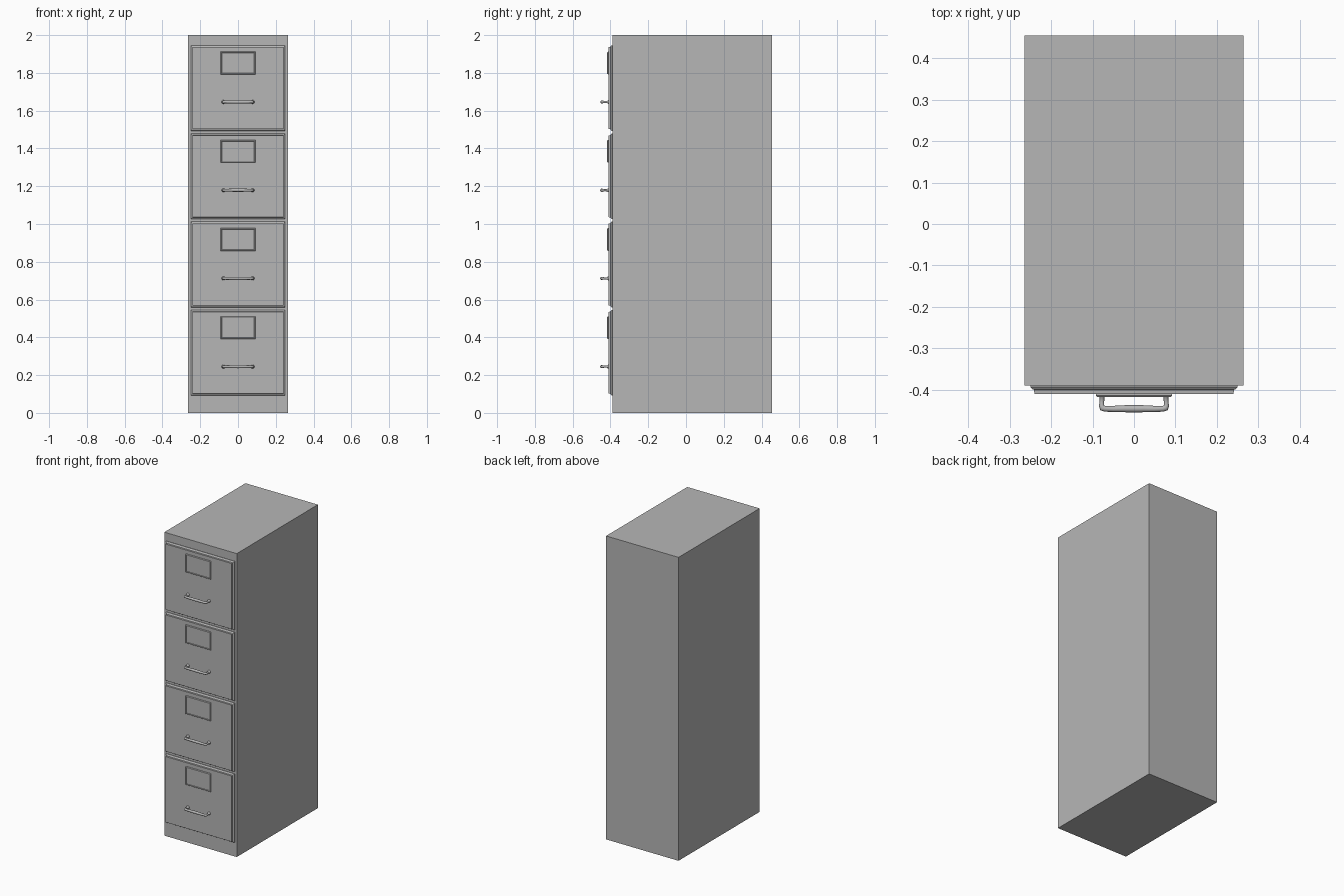
import bpy, bmesh
from mathutils import Vector

if "Cube" in bpy.data.objects:
    bpy.data.objects.remove(bpy.data.objects["Cube"])

# Dark grey painted metal
metal = bpy.data.materials.new("dark_grey_metal")
metal.diffuse_color = (0.47, 0.47, 0.47, 1)
metal.use_nodes = True
metal.node_tree.nodes["Principled BSDF"].inputs["Base Color"].default_value = metal.diffuse_color


def rect_loft(name, half_w, half_h, z, steps):
    """Stack of rectangles facing -y; each step is (inset, y)."""
    bm = bmesh.new()
    rings = []
    for inset, y in steps:
        w, h = half_w - inset, half_h - inset
        rings.append([bm.verts.new((sx * w, y, z + sz * h))
                      for sx, sz in ((-1, -1), (1, -1), (1, 1), (-1, 1))])
    for a, b in zip(rings, rings[1:]):
        for i in range(4):
            j = (i + 1) % 4
            bm.faces.new((a[i], a[j], b[j], b[i]))
    bm.faces.new(rings[0][::-1])
    bm.faces.new(rings[-1])
    bmesh.ops.recalc_face_normals(bm, faces=bm.faces)
    mesh = bpy.data.meshes.new(name)
    bm.to_mesh(mesh)
    bm.free()
    mesh.materials.append(metal)
    obj = bpy.data.objects.new(name, mesh)
    bpy.context.collection.objects.link(obj)
    return obj


def pull_handle(name, z):
    """Tapered bar handle: flared feet, slim posts, swelling grip."""
    half = [(0.077, -0.408, 0.010), (0.077, -0.413, 0.010), (0.077, -0.417, 0.006),
            (0.0775, -0.430, 0.0055), (0.0785, -0.438, 0.0065), (0.076, -0.4435, 0.0075),
            (0.070, -0.4455, 0.007), (0.050, -0.446, 0.0075), (0.025, -0.4455, 0.0084)]
    pts = [(-x, y, r) for x, y, r in half] + [(0, -0.4455, 0.0087)] + half[::-1]
    curve = bpy.data.curves.new(name, 'CURVE')
    curve.dimensions = '3D'
    curve.bevel_depth = 1.0
    curve.bevel_resolution = 6
    curve.use_fill_caps = True
    curve.materials.append(metal)
    spline = curve.splines.new('POLY')
    spline.points.add(len(pts) - 1)
    for p, (x, y, r) in zip(spline.points, pts):
        p.co = Vector((x, y, z, 1))
        p.radius = r
    obj = bpy.data.objects.new(name, curve)
    bpy.context.collection.objects.link(obj)
    bpy.ops.object.select_all(action='DESELECT')
    obj.select_set(True)
    bpy.context.view_layer.objects.active = obj
    bpy.ops.object.convert(target='MESH')
    bpy.ops.object.shade_smooth_by_angle(angle=1.0)


# Cabinet body
rect_loft("cabinet_body", 0.264, 1.0, 1.0, [(0, 0.455), (0, -0.39)])

# Four drawers, each with a stepped front, label holder and handle
for i in range(4):
    dz = i * 0.467
    n = i + 1
    rect_loft(f"drawer_front_{n}", 0.25, 0.2265, 0.3185 + dz,
              [(0, -0.385), (0, -0.393), (0.004, -0.398),
               (0.009, -0.400), (0.010, -0.410)])
    rect_loft(f"label_holder_{n}", 0.092, 0.06, 0.451 + dz,
              [(0, -0.408), (0, -0.413), (0.003, -0.417), (0.005, -0.417),
               (0.007, -0.413)])
    pull_handle(f"drawer_handle_{n}", 0.245 + dz)
